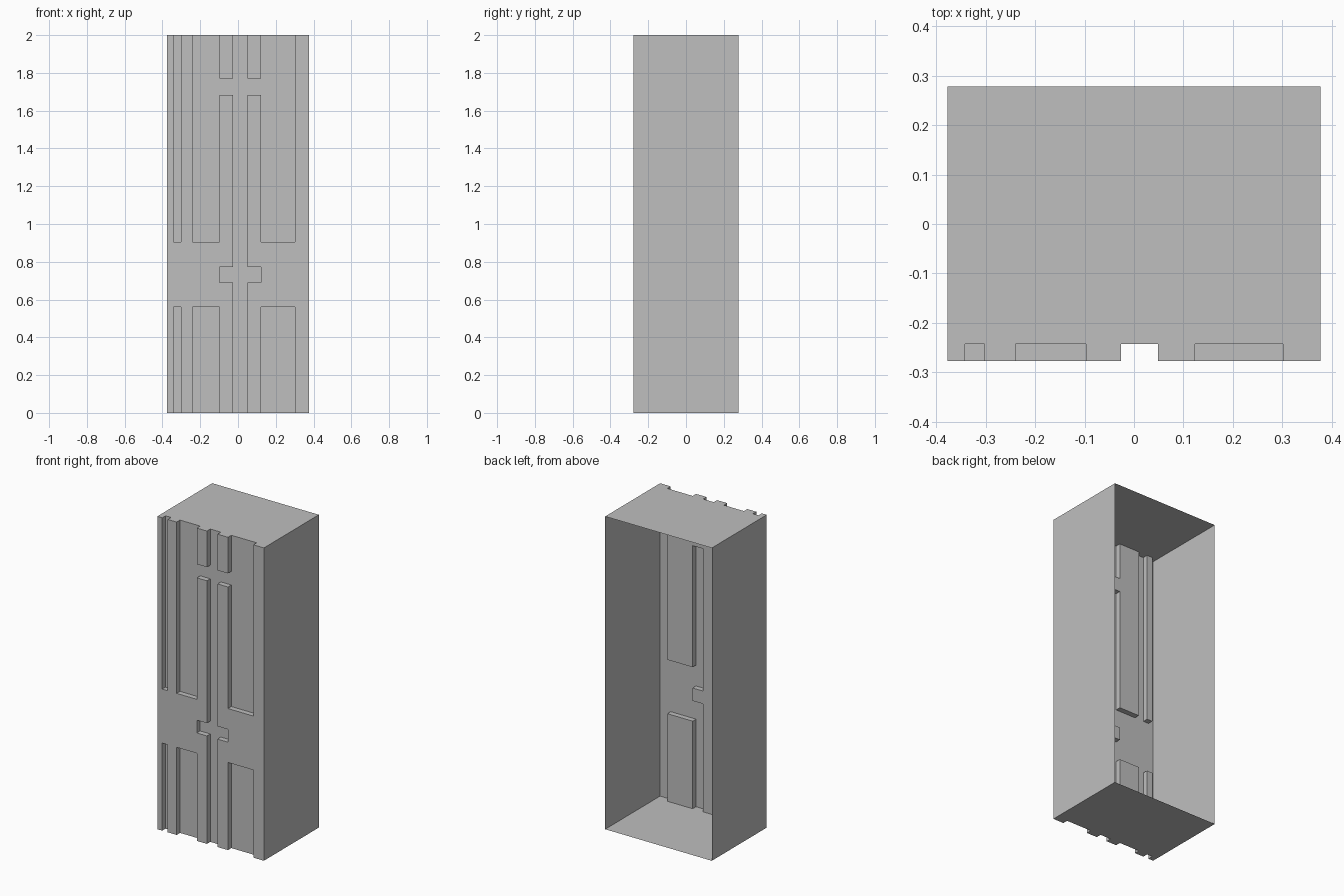
import bpy, bmesh, math

if "Cube" in bpy.data.objects:
    bpy.data.objects.remove(bpy.data.objects["Cube"], do_unlink=True)

# Lines of the front relief
XS = [-0.377, -0.342, -0.303, -0.24, -0.097, -0.026, 0.049, 0.123, 0.302, 0.377]
ZS = [0, 0.56, 0.69, 0.772, 0.905, 1.682, 1.769, 2]
FRONT, SUNK, BACK = -0.277, -0.243, 0.278

# Recessed areas as x min, x max, z min, z max
recesses = [(-0.026, 0.049, 0, 2),              # centre gap, full height
            (-0.097, 0.123, 0.69, 0.772),       # handle slot
            (-0.097, 0.123, 1.682, 1.769)]      # upper cross slot
for x0, x1 in ((-0.342, -0.303), (-0.24, -0.097), (0.123, 0.302)):
    recesses += [(x0, x1, 0, 0.56), (x0, x1, 0.905, 2)]   # lower and upper panels


def depth(i, k):
    x, z = (XS[i] + XS[i + 1]) / 2, (ZS[k] + ZS[k + 1]) / 2
    sunk = any(a < x < b and c < z < d for a, b, c, d in recesses)
    return SUNK if sunk else FRONT


bm = bmesh.new()


def quad(*points):
    bm.faces.new([bm.verts.new(p) for p in points])


nx, nz = len(XS) - 1, len(ZS) - 1
for i in range(nx):
    x0, x1 = XS[i], XS[i + 1]
    for k in range(nz):
        z0, z1, y = ZS[k], ZS[k + 1], depth(i, k)
        # Front cell
        quad((x0, y, z0), (x1, y, z0), (x1, y, z1), (x0, y, z1))
        # Step walls towards the next column and the next row
        if i + 1 < nx and depth(i + 1, k) != y:
            w = depth(i + 1, k)
            quad((x1, y, z0), (x1, w, z0), (x1, w, z1), (x1, y, z1))
        if k + 1 < nz and depth(i, k + 1) != y:
            w = depth(i, k + 1)
            quad((x0, y, z1), (x1, y, z1), (x1, w, z1), (x0, w, z1))
    # Floor and roof follow the notched front edge
    lo, hi = depth(i, 0), depth(i, nz - 1)
    for y0, y1 in ((lo, SUNK), (SUNK, BACK)):
        if y0 != y1:
            quad((x0, y0, 0), (x0, y1, 0), (x1, y1, 0), (x1, y0, 0))
    for y0, y1 in ((hi, SUNK), (SUNK, BACK)):
        if y0 != y1:
            quad((x0, y0, 2), (x1, y0, 2), (x1, y1, 2), (x0, y1, 2))

# Plain side walls; the back stays open
for k in range(nz):
    z0, z1 = ZS[k], ZS[k + 1]
    for x in (XS[0], XS[-1]):
        quad((x, FRONT, z0), (x, BACK, z0), (x, BACK, z1), (x, FRONT, z1))

# Join the sheet, face it outward and merge flat regions
bmesh.ops.remove_doubles(bm, verts=bm.verts, dist=0.0005)
bmesh.ops.recalc_face_normals(bm, faces=bm.faces)
if sum(f.normal.y * f.calc_area() for f in bm.faces) > 0:
    bmesh.ops.reverse_faces(bm, faces=bm.faces)
bmesh.ops.dissolve_limit(bm, angle_limit=math.radians(1), verts=bm.verts, edges=bm.edges)

mesh = bpy.data.meshes.new("cabinet_shell")
bm.to_mesh(mesh)
bm.free()
shell = bpy.data.objects.new("cabinet_shell", mesh)
bpy.context.collection.objects.link(shell)

# Single plain grey
grey = bpy.data.materials.new("plain_grey")
grey.use_nodes = True
colour = (0.52, 0.52, 0.52, 1)
grey.diffuse_color = colour
grey.node_tree.nodes["Principled BSDF"].inputs["Base Color"].default_value = colour
mesh.materials.append(grey)
